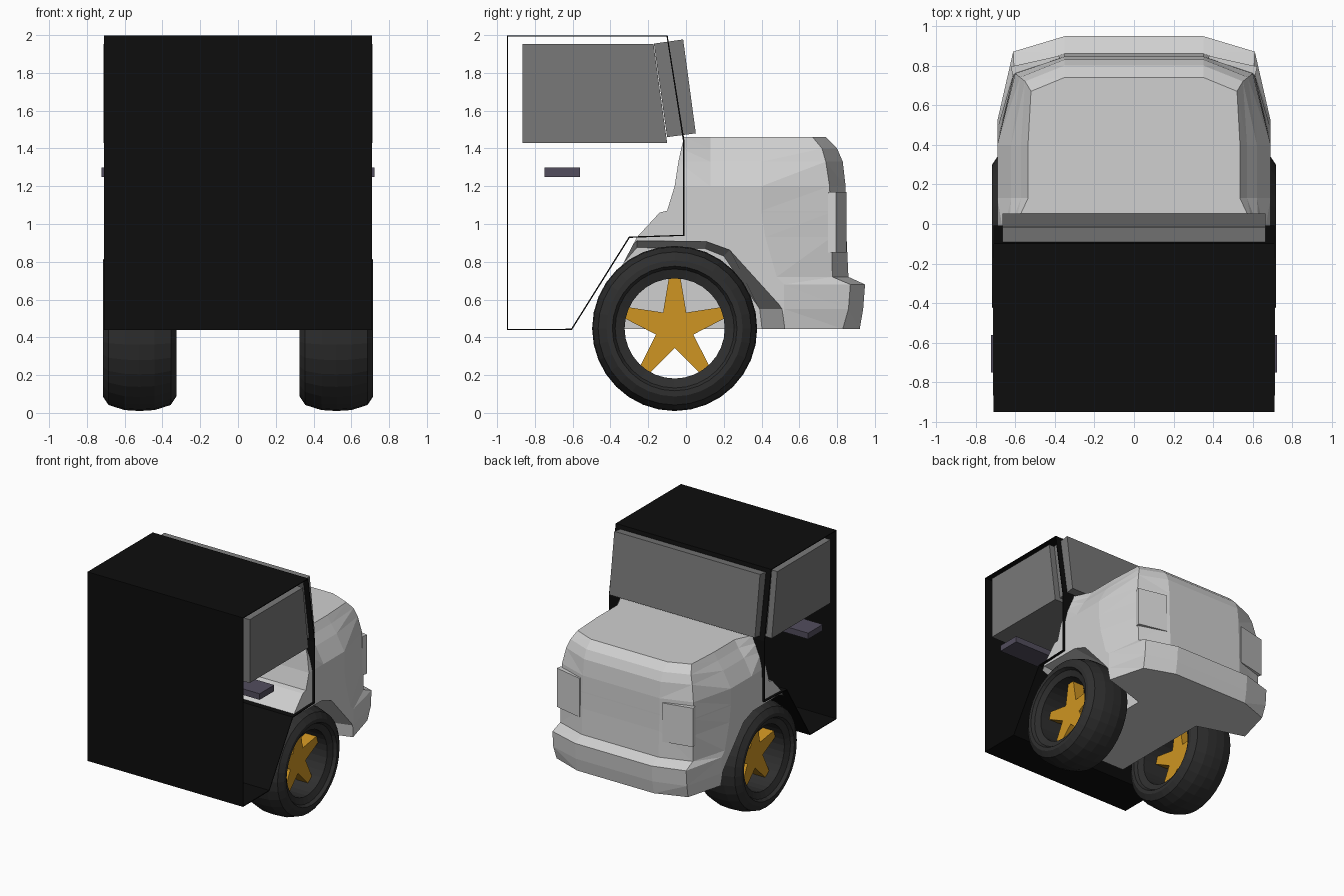
import bpy, bmesh, math
from mathutils import Matrix, Vector

if "Cube" in bpy.data.objects:
    bpy.data.objects.remove(bpy.data.objects["Cube"])


def mat(name, r, g, b):
    m = bpy.data.materials.new(name)
    m.diffuse_color = (r, g, b, 1)
    m.use_nodes = True
    m.node_tree.nodes["Principled BSDF"].inputs["Base Color"].default_value = m.diffuse_color
    return m


BODY = mat("light grey paint", 0.63, 0.63, 0.63)
BLACK = mat("black paint", 0.004, 0.004, 0.004)
GLASS = mat("grey glass", 0.19, 0.19, 0.19)
RUBBER = mat("dark rubber", 0.028, 0.028, 0.028)
GOLD = mat("gold rim", 0.62, 0.3, 0.016)
HANDLE = mat("purple grey", 0.085, 0.075, 0.11)


def finish(bm, name, material):
    bmesh.ops.recalc_face_normals(bm, faces=bm.faces)
    me = bpy.data.meshes.new(name)
    bm.to_mesh(me)
    bm.free()
    me.materials.append(material)
    ob = bpy.data.objects.new(name, me)
    bpy.context.collection.objects.link(ob)
    return ob


def loft(name, rings, material, caps=True):
    """Join equal-length closed rings of points with quads."""
    bm = bmesh.new()
    vs = [[bm.verts.new(p) for p in ring] for ring in rings]
    n = len(vs[0])
    for a, b in zip(vs, vs[1:]):
        for i in range(n):
            j = (i + 1) % n
            bm.faces.new((a[i], a[j], b[j], b[i]))
    if caps:
        bm.faces.new(vs[0])
        bm.faces.new(vs[-1])
    return finish(bm, name, material)


def prism(name, pts, x0, x1, material, caps=True):
    """Extrude a (y, z) profile along x."""
    return loft(name, [[(x, y, z) for y, z in pts] for x in (x0, x1)], material, caps)


def apply_mod(ob):
    bpy.context.view_layer.objects.active = ob
    bpy.ops.object.modifier_apply(modifier=ob.modifiers[0].name)


# Cab shell: a thin sheet open at both sides
shell = prism("cab_shell", [(-0.946, 1.996), (-0.1, 1.996), (-0.012, 1.44), (-0.012, 0.94),
                            (-0.3, 0.93), (-0.606, 0.442), (-0.946, 0.442)],
              -0.71, 0.71, BLACK, caps=False)
sol = shell.modifiers.new("thickness", "SOLIDIFY")
sol.thickness = 0.008
sol.offset = 0
apply_mod(shell)

# Glass blocks and the handle bar run through the cab
prism("side_windows", [(-0.865, 1.43), (-0.1, 1.43), (-0.172, 1.953), (-0.865, 1.953)],
      -0.713, 0.713, GLASS)
prism("windshield", [(-0.17, 1.955), (-0.015, 1.977), (0.052, 1.48), (-0.1, 1.46)],
      -0.665, 0.665, GLASS)
prism("door_handles", [(-0.75, 1.25), (-0.56, 1.25), (-0.56, 1.3), (-0.75, 1.3)],
      -0.723, 0.723, HANDLE)

# Hood: horizontal sections as z, front y, front x, side x, side end y, corner x, corner y, back y
levels = [
    (0.445, -0.48, 0.69, 0.69, 0.50, 0.60, 0.83, 0.92),
    (0.55, -0.42, 0.69, 0.69, 0.52, 0.61, 0.86, 0.938),
    (0.68, -0.38, 0.69, 0.69, 0.52, 0.61, 0.87, 0.948),
    (0.72, -0.37, 0.69, 0.69, 0.48, 0.605, 0.775, 0.86),
    (0.93, -0.26, 0.69, 0.69, 0.42, 0.605, 0.77, 0.85),
    (1.06, -0.14, 0.69, 0.69, 0.40, 0.605, 0.765, 0.847),
    (1.07, -0.10, 0.69, 0.69, 0.40, 0.605, 0.765, 0.847),
    (1.20, -0.06, 0.69, 0.69, 0.40, 0.60, 0.76, 0.845),
    (1.33, -0.04, 0.66, 0.62, 0.40, 0.575, 0.74, 0.83),
    (1.40, -0.025, 0.63, 0.57, 0.40, 0.55, 0.72, 0.80),
    (1.46, -0.01, 0.60, 0.535, 0.40, 0.52, 0.67, 0.74),
]
rings = []
for z, yf, xf, xs, ys, xc, yc, yb in levels:
    half = [(xf, yf), (xs, 0.13), (xs, ys), (xc, yc), (0.35, yb)]
    rings.append([(x, y, z) for x, y in half] + [(-x, y, z) for x, y in reversed(half)])
hood = loft("hood_and_bumper", rings, BODY)
bm = bmesh.new()
bm.from_mesh(hood.data)
bmesh.ops.triangulate(bm, faces=bm.faces)
bm.to_mesh(hood.data)
bm.free()

# Wheel arches cut out with flared openings
outer = [(-0.8, 0.3), (-0.36, 0.80), (-0.26, 0.915), (0.11, 0.91), (0.235, 0.865), (0.52, 0.55), (0.56, 0.3)]
inner = [(-0.8, 0.3), (-0.36, 0.76), (-0.26, 0.875), (0.1, 0.87), (0.2, 0.83), (0.39, 0.55), (0.42, 0.3)]
for s in (1, -1):
    cutter = loft("arch_cutter", [[(s * 0.29, y, z) for y, z in inner],
                                  [(s * 0.73, y, z) for y, z in outer]], BODY)
    cutter.hide_render = True
    mod = hood.modifiers.new("arch", "BOOLEAN")
    mod.operation = "DIFFERENCE"
    mod.solver = "EXACT"
    mod.object = cutter
    apply_mod(hood)
    bpy.data.objects.remove(cutter)

# Lights on the angled hood corners
for s, side in ((1, "right"), (-1, "left")):
    bm = bmesh.new()
    bmesh.ops.create_cube(bm, size=1)
    bm.transform(Matrix.Translation((s * 0.495, 0.80, 1.01)) @ Matrix.Rotation(-s * 0.22, 4, "Z")
                 @ Matrix.Diagonal((0.25, 0.045, 0.32, 1)))
    finish(bm, side + "_light", BODY)

# Wheels: revolved tyre and five-armed rim
CY, CZ, SEG = -0.06, 0.447, 32
half = [(0.08, 0.432), (0.165, 0.405), (0.195, 0.36), (0.195, 0.33), (0.17, 0.315), (0.15, 0.265)]
tyre = [(0, 0.437)] + half + [(-x, r) for x, r in reversed(half)]
star = []
for k in range(5):
    a = math.pi / 2 + k * math.tau / 5
    d, t = Vector((math.cos(a), math.sin(a))), Vector((-math.sin(a), math.cos(a)))
    star += [d * 0.28 - t * 0.029, d * 0.28 + t * 0.029]
    v = a + math.pi / 5
    star.append(Vector((math.cos(v), math.sin(v))) * 0.104)
for s, side in ((1, "right"), (-1, "left")):
    spin = []
    for i in range(SEG + 1):
        a = math.tau * i / SEG
        spin.append([(s * 0.521 + x, CY + r * math.cos(a), CZ + r * math.sin(a)) for x, r in tyre])
    ob = loft(side + "_tyre", spin, RUBBER, caps=False)
    bm = bmesh.new()
    bm.from_mesh(ob.data)
    bmesh.ops.remove_doubles(bm, verts=bm.verts, dist=1e-4)
    bmesh.ops.recalc_face_normals(bm, faces=bm.faces)
    bm.to_mesh(ob.data)
    bm.free()
    prism(side + "_rim", [(CY + p.x, CZ + p.y) for p in star], s * 0.49, s * 0.59, GOLD)
